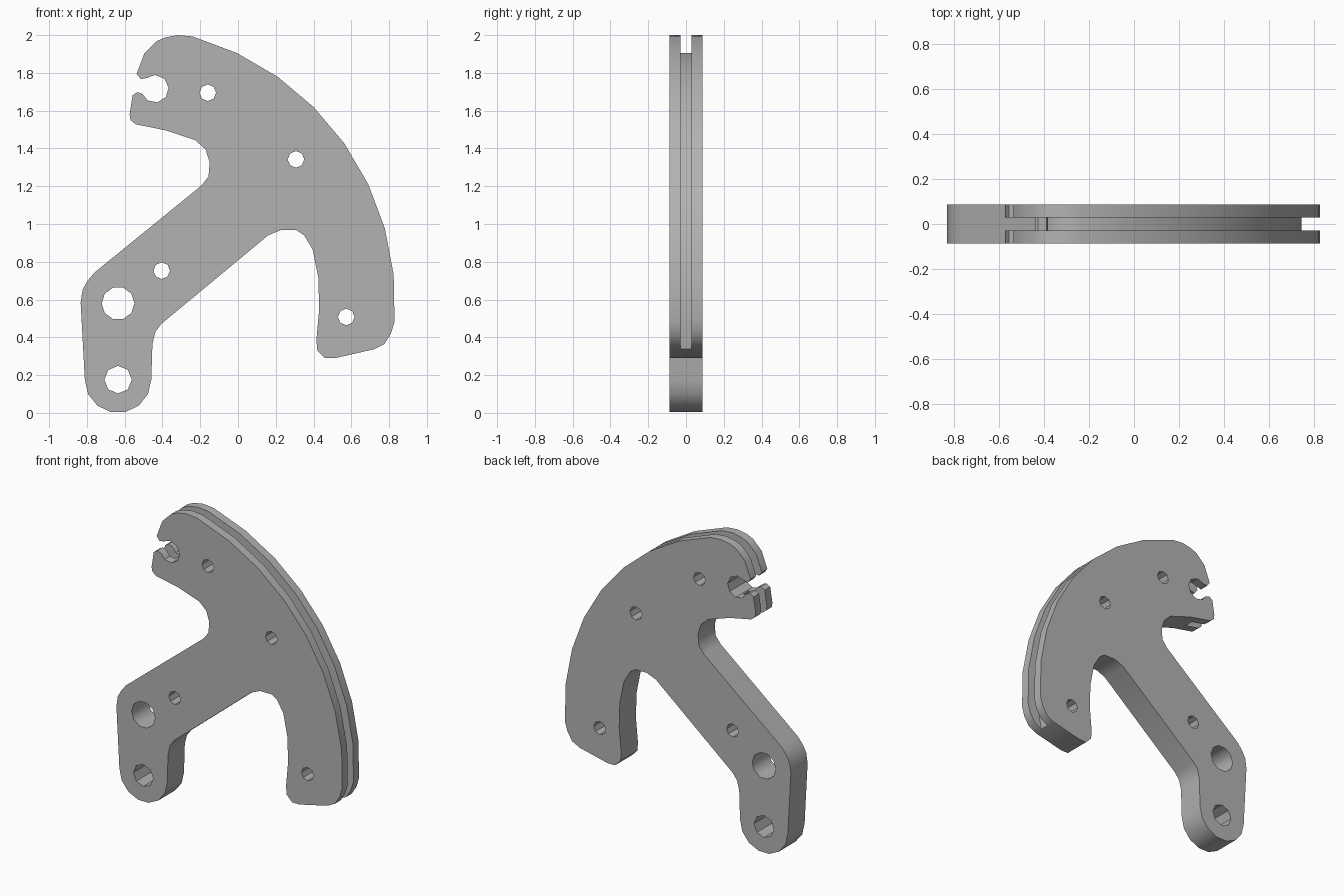
import bpy, bmesh
from math import radians, sin, cos

HALF = 0.088          # half thickness of the plate
SLOT = 0.03           # half width of the rim groove
PIVOT = (-0.635, 0.58)
FOOT = (-0.635, 0.176)
SOCKET = (-0.44, 1.716)
RIM = 1.467

if "Cube" in bpy.data.objects:
    bpy.data.objects.remove(bpy.data.objects["Cube"])


def arc(centre, radius, start, end, steps):
    """Points on a circle in the x-z plane, angles in degrees."""
    angles = [radians(start + (end - start) * i / steps) for i in range(steps + 1)]
    return [(centre[0] + radius * cos(a), centre[1] + radius * sin(a)) for a in angles]


def prism(bm, points, half):
    """Closed x-z outline extruded symmetrically along y."""
    front = bm.faces.new([bm.verts.new((x, -half, z)) for x, z in points])
    grown = bmesh.ops.extrude_face_region(bm, geom=[front])
    moved = [v for v in grown["geom"] if isinstance(v, bmesh.types.BMVert)]
    bmesh.ops.translate(bm, verts=moved, vec=(0, 2 * half, 0))


def make_object(name, bm):
    bmesh.ops.recalc_face_normals(bm, faces=bm.faces)
    mesh = bpy.data.meshes.new(name)
    bm.to_mesh(mesh)
    bm.free()
    obj = bpy.data.objects.new(name, mesh)
    bpy.context.collection.objects.link(obj)
    return obj


# Outline sections, clockwise from the top of the rim
finger = [(0.81, 0.42), (0.775, 0.365), (0.72, 0.337), (0.515, 0.29), (0.46, 0.29),
          (0.42, 0.33), (0.415, 0.385), (0.43, 0.55), (0.425, 0.715), (0.395, 0.865),
          (0.35, 0.94), (0.31, 0.967), (0.225, 0.967), (0.16, 0.94)]
knee = [(-0.405, 0.472), (-0.437, 0.43), (-0.453, 0.366)]
arm = [(-0.833, 0.583), (-0.823, 0.652), (-0.796, 0.7), (-0.76, 0.743), (-0.193, 1.204),
       (-0.156, 1.252), (-0.15, 1.326), (-0.172, 1.395), (-0.225, 1.443)]
lower_lip = [(-0.384, 1.496), (-0.542, 1.528), (-0.569, 1.55), (-0.574, 1.58),
             (-0.558, 1.682), (-0.532, 1.698), (-0.505, 1.688)]
nose = [(-0.515, 1.767), (-0.537, 1.795), (-0.495, 1.905), (-0.431, 1.968),
        (-0.384, 1.988), (-0.32, 2.0)]

outline = (arc(PIVOT, RIM, 74.4, -3.8, 8) + finger + knee
           + arc(FOOT, 0.176, 0, -180, 7) + arm + lower_lip
           + arc(SOCKET, 0.073, -122, 130, 6) + nose)

body_bm = bmesh.new()
prism(body_bm, outline, HALF)
plate = make_object("sector_lever_plate", body_bm)

# Cutter: rim groove that runs around the nose and through the hook
cut_bm = bmesh.new()
groove = (arc(PIVOT, RIM - 0.085, -16, 73.5, 10)
          + [(-0.33, 1.9), (-0.385, 1.85), (-0.395, 1.72), (-0.44, 1.68), (-0.44, 1.4),
             (-0.7, 1.4), (-0.7, 2.2), (1, 2.2), (1, 0.1)])
prism(cut_bm, groove, SLOT)

# Cutter: through holes (centre, radius, sides)
holes = [(PIVOT, 0.087, 10), (FOOT, 0.073, 8)]
holes += [(c, 0.044, 8) for c in ((-0.16, 1.695), (0.307, 1.342), (0.573, 0.508), (-0.404, 0.753))]
for centre, radius, sides in holes:
    prism(cut_bm, arc(centre, radius, 0, 360, sides)[:-1], 0.2)
cutter = make_object("groove_and_hole_cutter", cut_bm)
cutter.hide_render = True

cut = plate.modifiers.new("cuts", 'BOOLEAN')
cut.operation = 'DIFFERENCE'
cut.solver = 'EXACT'
cut.object = cutter
bpy.ops.object.select_all(action='DESELECT')
bpy.context.view_layer.objects.active = plate
plate.select_set(True)
bpy.ops.object.modifier_apply(modifier=cut.name)
bpy.data.objects.remove(cutter)

# Single grey finish
grey = bpy.data.materials.new("plain_grey")
grey.use_nodes = True
colour = (0.45, 0.45, 0.45, 1)
grey.diffuse_color = colour
grey.node_tree.nodes["Principled BSDF"].inputs["Base Color"].default_value = colour
plate.data.materials.clear()
plate.data.materials.append(grey)
bpy.ops.object.shade_smooth_by_angle(angle=radians(40))
